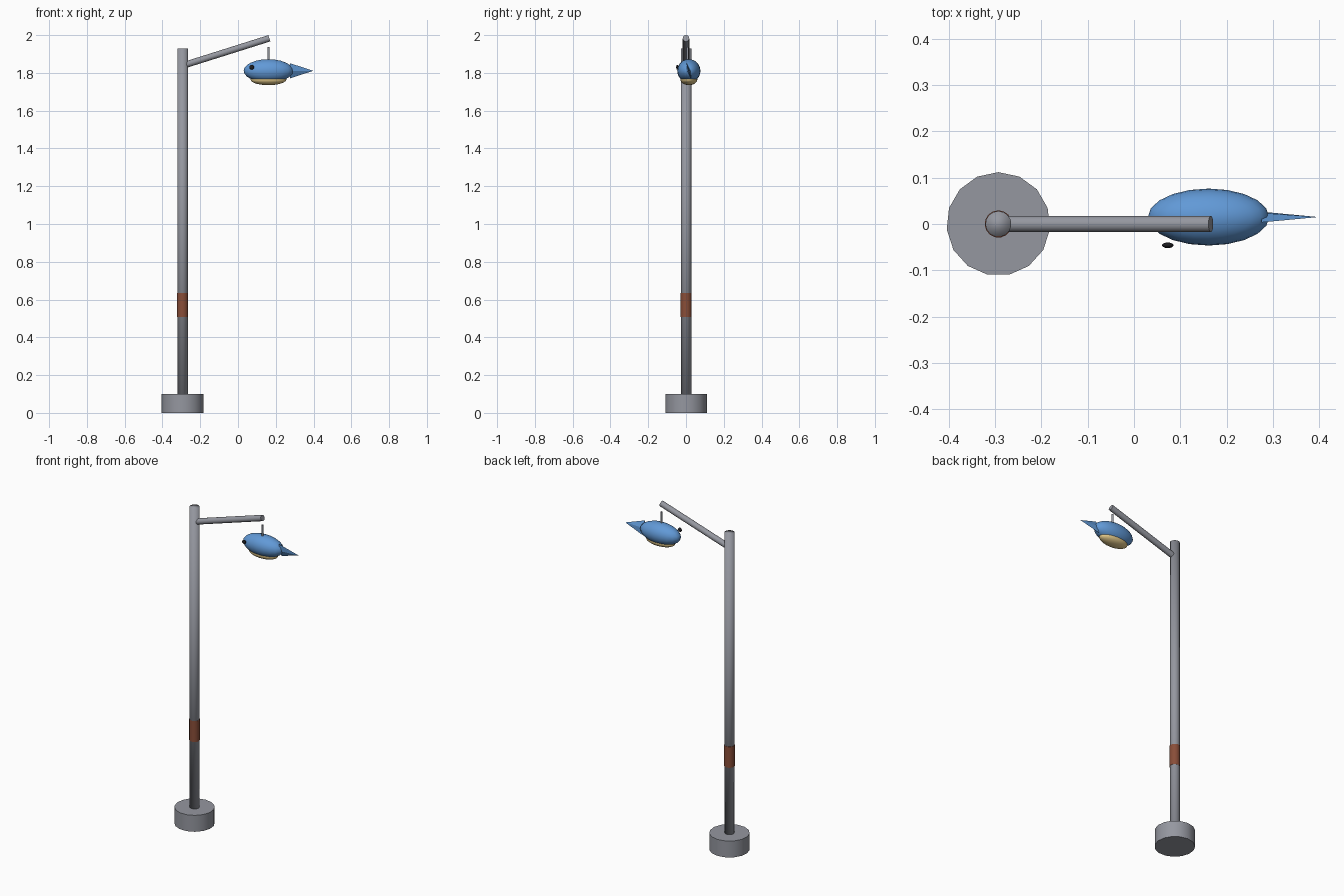
import bpy
import math
from mathutils import Vector

if "Cube" in bpy.data.objects:
    bpy.data.objects.remove(bpy.data.objects["Cube"])


def material(name, rgb):
    m = bpy.data.materials.new(name)
    m.diffuse_color = (*rgb, 1)
    m.use_nodes = True
    m.node_tree.nodes["Principled BSDF"].inputs["Base Color"].default_value = m.diffuse_color
    return m


GREY = material("grey metal", (0.30, 0.31, 0.35))
RUST = material("rust", (0.25, 0.075, 0.04))
BLUE = material("blue", (0.12, 0.32, 0.68))
CREAM = material("cream", (0.76, 0.58, 0.25))
BLACK = material("black", (0.012, 0.012, 0.015))


def finish(name, mat, angle=None):
    ob = bpy.context.object
    ob.name = name
    ob.data.materials.append(mat)
    if angle is None:
        bpy.ops.object.shade_smooth()
    elif angle > 0:
        bpy.ops.object.shade_smooth_by_angle(angle=math.radians(angle))
    return ob


def rod(name, start, end, radius, mat, sides=15, angle=40):
    a, b = Vector(start), Vector(end)
    d = b - a
    bpy.ops.mesh.primitive_cylinder_add(
        vertices=sides, radius=radius, depth=d.length, location=(a + b) / 2,
        rotation=d.to_track_quat('Z', 'Y').to_euler() if abs(d.x) > 1e-6 else (0, 0, 0))
    return finish(name, mat, angle)


def ellipsoid(name, centre, radii, mat):
    bpy.ops.mesh.primitive_uv_sphere_add(segments=20, ring_count=12, radius=1, location=centre)
    bpy.context.object.scale = radii
    bpy.ops.object.transform_apply(location=False, rotation=False, scale=True)
    return finish(name, mat)


PX = -0.293             # post axis
BX, BY, BZ = 0.161, 0.015, 1.811   # bird centre

# post, foot, rusty band and slanted arm
rod("base", (PX, 0, 0), (PX, 0, 0.10), 0.112, GREY)
rod("post", (PX, 0, 0.05), (PX, 0, 1.93), 0.028, GREY, angle=None)
rod("rust_band", (PX, 0, 0.508), (PX, 0, 0.636), 0.0295, RUST)
rod("arm", (PX + 0.015, 0, 1.843), (0.166, 0, 1.983), 0.0175, GREY)

# short hanger above the bird
rod("hanger", (BX, 0.008, 1.85), (BX, 0.008, 1.937), 0.006, GREY, sides=10)

# bird body, belly and single eye
ellipsoid("body", (BX, BY, BZ), (0.131, 0.0615, 0.0615), BLUE)
ellipsoid("belly", (BX, BY, 1.765), (0.095, 0.045, 0.03), CREAM)
ellipsoid("eye", (0.073, -0.046, 1.83), (0.0125, 0.006, 0.0125), BLACK)

# thin four-sided tail, tilted slightly about its length
bpy.ops.mesh.primitive_cone_add(vertices=4, radius1=1, radius2=0, depth=0.123)
tail = finish("tail", BLUE, 0)
for v in tail.data.vertices:
    x, y, z = v.co
    v.co = (z, x * 0.009, y * 0.042)
tail.data.flip_normals()
if tail.data.polygons[0].normal.dot(tail.data.polygons[0].center) < 0:
    tail.data.flip_normals()
tail.rotation_euler = (math.radians(16), 0, 0)
tail.location = (0.3365, BY, BZ)
